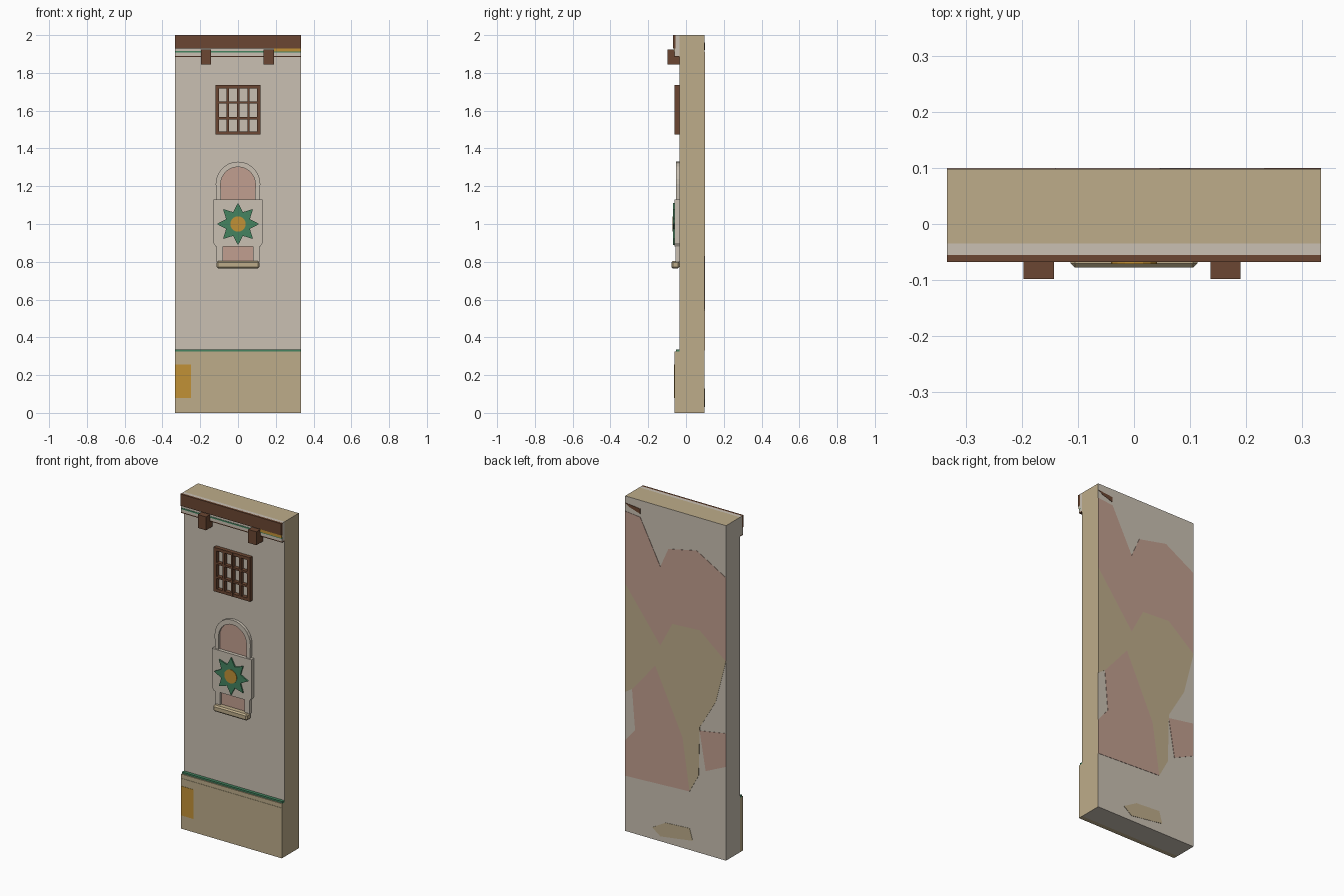
import bpy, bmesh, math

old = bpy.data.objects.get("Cube")
if old:
    bpy.data.objects.remove(old, do_unlink=True)


def material(name, srgb):
    col = tuple((c / 255) ** 2.2 for c in srgb) + (1,)
    m = bpy.data.materials.new(name)
    m.use_nodes = True
    m.diffuse_color = col
    m.node_tree.nodes["Principled BSDF"].inputs["Base Color"].default_value = col
    return m


plaster = material("plaster", (200, 191, 177))
sand = material("sand", (188, 171, 137))
pink = material("pink", (192, 157, 142))
brown = material("brown wood", (106, 72, 53))
green = material("green", (70, 130, 96))
orange = material("orange", (192, 144, 57))


def finish(name, bm, mats):
    bmesh.ops.recalc_face_normals(bm, faces=bm.faces[:])
    me = bpy.data.meshes.new(name)
    bm.to_mesh(me)
    bm.free()
    for m in mats:
        me.materials.append(m)
    ob = bpy.data.objects.new(name, me)
    bpy.context.collection.objects.link(ob)
    return ob


def prism(name, pts, y0, y1, *mats):
    """Extrude an x-z outline from y0 to y1."""
    bm = bmesh.new()
    face = bm.faces.new([bm.verts.new((x, y0, z)) for x, z in pts])
    ext = bmesh.ops.extrude_face_region(bm, geom=[face])
    for v in ext["geom"]:
        if isinstance(v, bmesh.types.BMVert):
            v.co.y = y1
    return finish(name, bm, mats)


def box(name, x0, x1, y0, y1, z0, z1, *mats):
    return prism(name, [(x0, z0), (x1, z0), (x1, z1), (x0, z1)], y0, y1, *mats)


def arc(r, cz, steps=14):
    return [(r * math.cos(math.pi * i / steps), cz + r * math.sin(math.pi * i / steps))
            for i in range(steps + 1)]


W, FRONT, BACK = 0.333, -0.035, 0.1

# Wall slab: sand on the top and on one end
wall = box("wall", -W, W, FRONT, BACK - 0.002, 0, 2, plaster, sand)
for p in wall.data.polygons:
    if p.normal.z > 0.9 or p.normal.x > 0.9:
        p.material_index = 1

# Plinth with a chamfered green trim
box("plinth", -W, W, -0.062, FRONT, 0, 0.3, sand)
trim = prism("plinth_top", [(-W, 0.3), (W, 0.3), (W, 0.325), (-W, 0.325)],
             -0.06, FRONT, sand)
box("plinth_trim", -W, W, -0.054, FRONT, 0.325, 0.335, green)
box("plinth_patch", -W, -0.25, -0.064, -0.06, 0.08, 0.255, orange)

# Cornice
box("cornice_backing", -W, W, -0.055, FRONT, 1.9, 2, plaster)
box("cornice_beam", -W, W, -0.068, -0.052, 1.93, 2, brown)
box("cornice_moulding", -W, W, -0.06, FRONT, 1.89, 1.93, plaster)
box("cornice_line", -W, W, -0.062, -0.05, 1.907, 1.915, green)
box("cornice_lower_line", -W, W, -0.06, FRONT, 1.884, 1.89, brown)
box("cornice_patch", 0.19, W, -0.064, -0.06, 1.912, 1.928, orange)
for side, cx in (("right", -0.17), ("left", 0.163)):
    box(side + "_corbel", cx - 0.027, cx + 0.027, -0.098, FRONT, 1.845, 1.925, brown)

# Lattice window
for i, x in enumerate((-0.11, -0.054, 0.001, 0.056, 0.11)):
    h = 0.01 if i in (0, 4) else 0.006
    box(f"lattice_upright_{i}", x - h, x + h, -0.06, FRONT, 1.475, 1.735, brown)
for i, z in enumerate((1.482, 1.56, 1.643, 1.727)):
    h = 0.009 if i in (0, 3) else 0.006
    box(f"lattice_rail_{i}", -0.12, 0.12, -0.058, FRONT, z - h, z + h, brown)

# Arched niche: pink field inside a plaster surround
field = [(-0.08, 0.8), (0.08, 0.8)] + arc(0.092, 1.21)
prism("niche_field", field, -0.04, FRONT, pink)
ring = [(0.115, 1.13)] + arc(0.118, 1.212) + [(-0.115, 1.13), (-0.092, 1.13)]
ring += arc(0.092, 1.21)[::-1] + [(0.092, 1.13)]
prism("niche_arch", ring, -0.052, FRONT, plaster)
for s, side in ((-1, "right"), (1, "left")):
    x0, x1 = sorted((s * 0.08, s * 0.115))
    box(side + "_niche_leg", x0, x1, -0.055, FRONT, 0.8, 0.88, plaster)
panel = [(-0.117, 0.88), (0.117, 0.88), (0.13, 0.9), (0.13, 1.13),
         (-0.13, 1.13), (-0.13, 0.9)]
prism("niche_panel", panel, -0.06, FRONT, plaster)
sill = box("niche_sill", -0.113, 0.113, -0.078, FRONT, 0.765, 0.803, sand)
bev = sill.modifiers.new("bevel", "BEVEL")
bev.width = 0.008

# Eight-pointed star with a round centre
star = []
for i in range(16):
    r = 0.112 if i % 2 == 0 else 0.068
    a = math.pi * i / 8
    star.append((r * math.cos(a), 1 + r * math.sin(a)))
prism("star", star, -0.068, -0.058, green)
disc = [(0.041 * math.cos(a * math.pi / 8), 1 + 0.041 * math.sin(a * math.pi / 8))
        for a in range(16)]
prism("star_centre", disc, -0.071, -0.066, orange)


# Weathered patches on the back, outlined as (fraction across, height)
def patch(name, pts, mat):
    prism(name, [(W - 2 * W * u, z) for u, z in pts], BACK - 0.004, BACK, mat)


patch("upper_back_patch", [(0, 1.91), (.15, 1.9), (.35, 1.64), (.43, 1.76), (.71, 1.8),
      (1, 1.69), (1, 1.19), (.74, 1.33), (.47, 1.32), (.35, 1.17), (0, 1.48)], pink)
patch("side_back_patch", [(0, 1.48), (.35, 1.17), (.3, 1.04), (.07, .86), (0, .83)], sand)
patch("middle_back_patch", [(.35, 1.17), (.47, 1.32), (.74, 1.33), (1, 1.19), (.9, .93),
      (.74, .75), (.73, .46), (.64, .35), (.57, .66), (.3, 1.04)], sand)
patch("lower_back_patch", [(.07, .86), (.3, 1.04), (.57, .66), (.64, .35), (0, .33),
      (0, .54), (.1, .62)], pink)
patch("small_back_patch", [(.74, .73), (1, .76), (1, .56), (.8, .5)], pink)
patch("base_back_patch", [(.27, .07), (.4, .12), (.64, .13), (.67, .06), (.35, .03)], sand)
patch("corner_back_patch", [(0, 1.96), (.15, 1.95), (.15, 1.92), (.05, 1.94)], brown)
